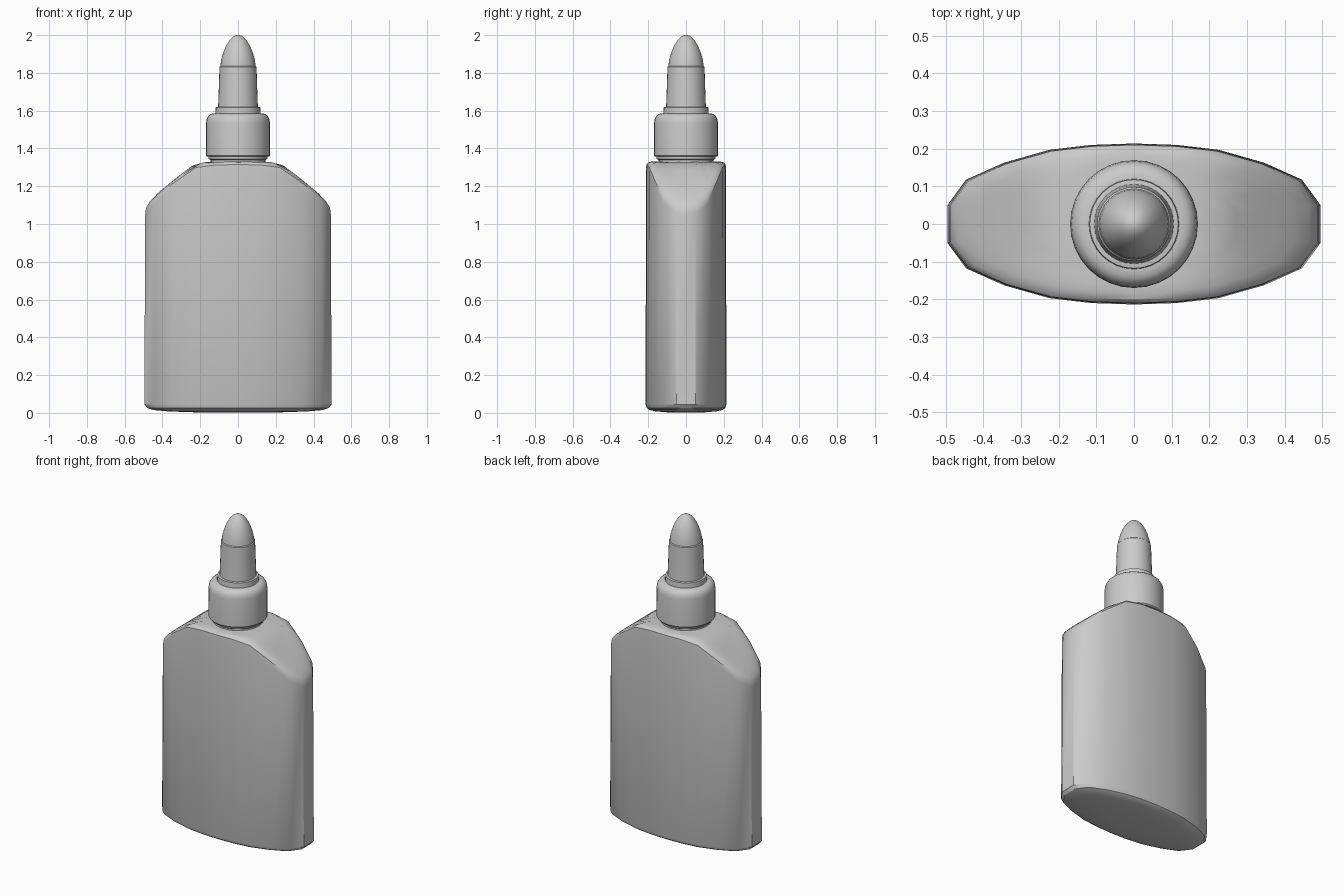
import bpy, math

if "Cube" in bpy.data.objects:
    bpy.data.objects.remove(bpy.data.objects["Cube"])

def make_object(name, rings):
    """Loft equal-length rings into a closed mesh with flat end caps."""
    n = len(rings[0])
    verts = [p for r in rings for p in r]
    faces = [tuple(range(n))[::-1]]
    for k in range(len(rings) - 1):
        a, b = k * n, (k + 1) * n
        for i in range(n):
            j = (i + 1) % n
            faces.append((a + i, a + j, b + j, b + i))
    faces.append(tuple(range(len(verts) - n, len(verts))))
    mesh = bpy.data.meshes.new(name)
    mesh.from_pydata(verts, [], faces)
    obj = bpy.data.objects.new(name, mesh)
    bpy.context.collection.objects.link(obj)
    bpy.ops.object.select_all(action='DESELECT')
    bpy.context.view_layer.objects.active = obj
    obj.select_set(True)
    bpy.ops.object.shade_smooth_by_angle(angle=math.radians(32))
    return obj

def lathe(name, profile, n=32):
    return make_object(name, [[(r * math.cos(2 * math.pi * i / n),
                                r * math.sin(2 * math.pi * i / n), z)
                               for i in range(n)] for r, z in profile])

# Oval section of the body, one quadrant mirrored to four
quad = [(0.496, 0.05), (0.446, 0.118), (0.345, 0.163),
        (0.225, 0.197), (0.115, 0.210)]
upper = quad + [(0, 0.214)] + [(-x, y) for x, y in reversed(quad)]
oval = upper + [(x, -y) for x, y in reversed(upper) if x] 
lower = [(-x, -y) for x, y in upper]
oval = upper + lower

# Shoulder height as a function of distance from the centre
SHOULDER = [(0, 1.33), (0.17, 1.329), (0.24, 1.31), (0.33, 1.242),
            (0.45, 1.142), (0.48, 1.11), (0.496, 1.09)]

def shoulder(x):
    x = abs(x)
    for (x0, z0), (x1, z1) in zip(SHOULDER, SHOULDER[1:]):
        if x <= x1:
            return z0 + (z1 - z0) * (x - x0) / (x1 - x0)
    return SHOULDER[-1][1]

# Body: rounded base, straight wall, sloping shoulder
rings = [[(x * s, y * s, z) for x, y in oval]
         for s, z in [(0.4, 0.002), (0.75, 0.008), (0.9, 0.015),
                      (0.97, 0.026), (1.0, 0.045)]]
for s, drop in [(0.99, 0.042), (0.982, 0.016), (0.94, 0.005), (0.86, 0),
                (0.75, 0), (0.65, 0), (0.55, 0), (0.48, 0), (0.35, 0)]:
    rings.append([(x * s, y * s, shoulder(x * s) - drop) for x, y in oval])
body = make_object("bottle_body", rings)

# Neck between shoulder and cap
lathe("neck", [(0.145, 1.31), (0.145, 1.338), (0.155, 1.345), (0.155, 1.365)])

# Screw cap with rounded top
lathe("screw_cap", [(0.165, 1.357), (0.17, 1.363), (0.169, 1.535), (0.166, 1.556),
                    (0.157, 1.573), (0.143, 1.583), (0.125, 1.586)])

# Collar at the foot of the nozzle
lathe("nozzle_collar", [(0.12, 1.58), (0.118, 1.618), (0.105, 1.62)])

# Tapered nozzle
lathe("nozzle", [(0.106, 1.61), (0.104, 1.65), (0.098, 1.832), (0.092, 1.838)])

# Bullet-shaped tip
lathe("nozzle_tip", [(0.094, 1.83), (0.090, 1.865), (0.080, 1.902), (0.066, 1.938),
                     (0.048, 1.969), (0.030, 1.989), (0.015, 1.998), (0.006, 2.0)])
